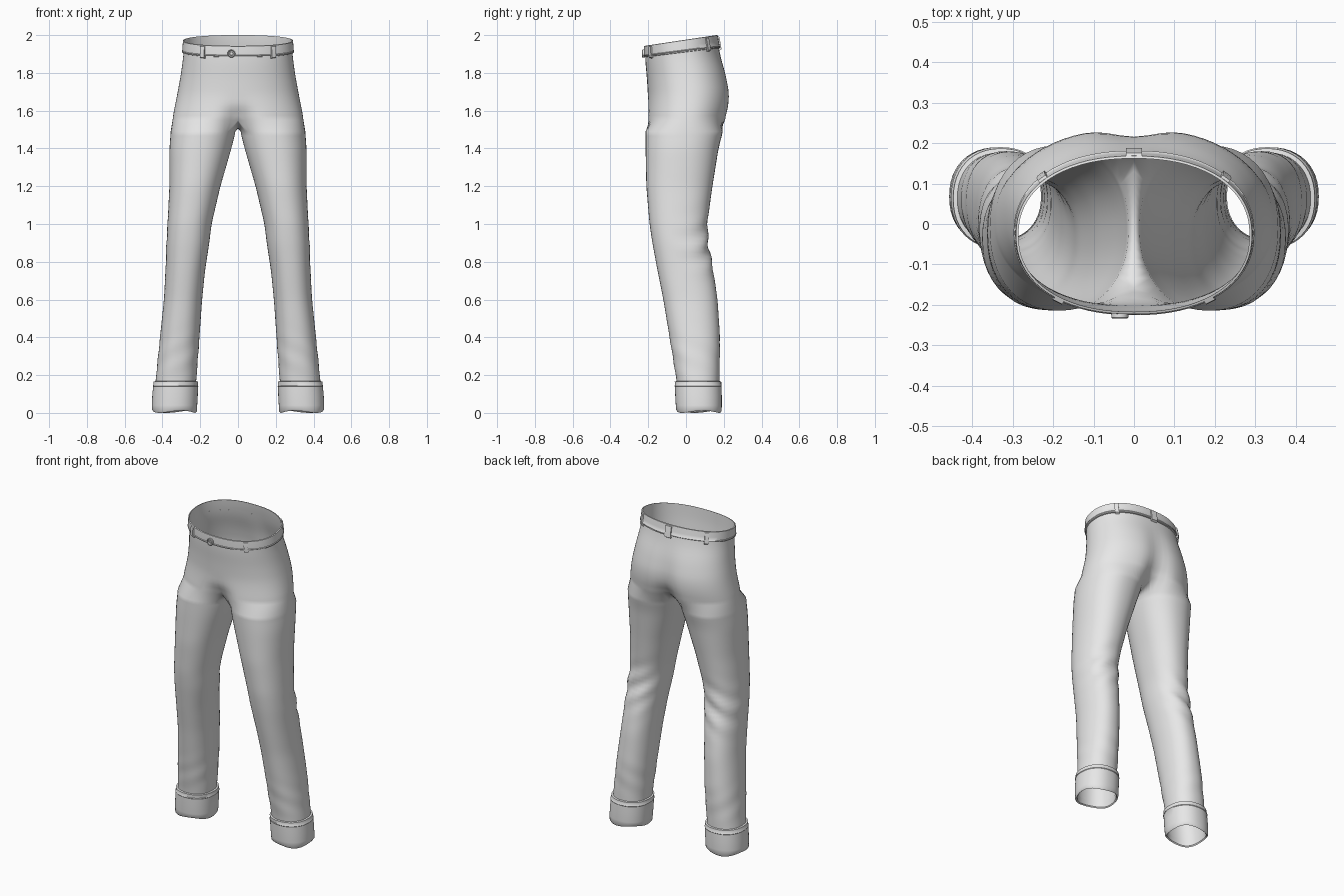
import bpy, bmesh
from math import sin, cos, pi, exp, radians, copysign
from mathutils import Vector
from mathutils.bvhtree import BVHTree

cube = bpy.data.objects.get("Cube")
if cube:
    bpy.data.objects.remove(cube, do_unlink=True)

GREY = (0.8, 0.8, 0.8, 1)
cloth = bpy.data.materials.new("light_grey_cloth")
cloth.use_nodes = True
cloth.diffuse_color = GREY
for node in cloth.node_tree.nodes:
    if node.type == 'BSDF_PRINCIPLED':
        node.inputs["Base Color"].default_value = GREY

# height, half width, front y, back y, front dent, back dent
TORSO = [(2.0, .285, -.217, .16, 0, 0), (1.9, .29, -.215, .18, 0, 0),
         (1.8, .303, -.207, .215, 0, .01), (1.7, .32, -.202, .238, 0, .02),
         (1.62, .335, -.206, .235, .01, .03), (1.55, .348, -.212, .218, .06, .07)]
# height, inner x, outer x, front y, back y
LEG = [(1.5, .01, .355, -.214, .198), (1.4, .035, .363, -.214, .172),
       (1.2, .093, .363, -.21, .14), (1.0, .14, .373, -.193, .112),
       (.9, .152, .379, -.178, .116), (.75, .175, .384, -.15, .145),
       (.6, .19, .392, -.12, .167), (.4, .204, .413, -.087, .18),
       (.16, .222, .437, -.048, .176), (.02, .228, .447, -.042, .179)]
COLS, INNER = 36, 12
SPREAD = radians(145)


def lookup(table, z):
    """Blend the table at a height, softened over nearby heights."""
    def at(h):
        for hi, lo in zip(table, table[1:]):
            if h >= lo[0]:
                t = min(1, (h - lo[0]) / (hi[0] - lo[0]))
                return [b + (a - b) * t for a, b in zip(hi[1:], lo[1:])]
        return table[-1][1:]
    samples = [at(z + d * .015) for d in (-2, -1, 0, 1, 2)]
    return [sum(v) / len(v) for v in zip(*samples)]


def rounded(v):
    return copysign(abs(v) ** .9, v)


def torso_point(angle, z, off=0):
    half, front, back, dent_f, dent_b = lookup(TORSO, z)
    x = (half + off) * rounded(max(0, cos(angle)))
    s = rounded(sin(angle))
    y = (front + back) / 2 + ((back - front) / 2 + off) * s
    y += (dent_f if s < 0 else -dent_b) * exp(-(x / .07) ** 2)
    tilt = max(0, (z - 1.6) / .4) * .15
    return Vector((x, y, z + tilt * (min(y, .16) - .16)))


def leg_point(angle, z, off=0):
    x_in, x_out, front, back = lookup(LEG, z)
    # soft folds behind the knee and faint ones above the cuff
    knee = exp(-((z - .88) / .12) ** 2) * max(0, sin(angle + .3))
    shin = exp(-((z - .3) / .1) ** 2)
    fold = 1 + .05 * knee * sin(48 * z + 4 * cos(angle))
    fold += .012 * shin * sin(50 * z + 3 * angle)
    x = (x_in + x_out) / 2 + ((x_out - x_in) / 2 + off) * rounded(cos(angle)) * fold
    y = (front + back) / 2 + ((back - front) / 2 + off) * rounded(sin(angle)) * fold
    return Vector((max(x, .002), y, z))


def span(a, b, n):
    return [a + (b - a) * i / n for i in range(n + 1)]


def finish(name, bm, mirror=True):
    mesh = bpy.data.meshes.new(name)
    bm.to_mesh(mesh)
    bm.free()
    obj = bpy.data.objects.new(name, mesh)
    bpy.context.collection.objects.link(obj)
    mesh.materials.append(cloth)
    bpy.ops.object.select_all(action='DESELECT')
    obj.select_set(True)
    bpy.context.view_layer.objects.active = obj
    bpy.ops.object.shade_smooth_by_angle(angle=radians(40))
    if mirror:
        obj.modifiers.new("Mirror", 'MIRROR').merge_threshold = .001
    return obj


def skin(rows, closed=False):
    """Stitch rows of points, top to bottom, into quads."""
    bm = bmesh.new()
    grid = [[bm.verts.new(p) for p in row] for row in rows]
    full = len(rows[-1])
    for up, down in zip(grid, grid[1:]):
        k = min(len(up), len(down))
        pairs = [(c, c + 1) for c in range(k - 1)]
        if closed and k == full:
            pairs.append((k - 1, 0))
        for a, b in pairs:
            bm.faces.new((up[a], down[a], down[b], up[b]))
    return bm


# Hips, crotch and open legs as one shell
hip_angles = span(-pi / 2, pi / 2, COLS)
leg_angles = span(-SPREAD, SPREAD, COLS) + span(SPREAD, 2 * pi - SPREAD, INNER + 1)[1:-1]
rows = [[torso_point(a, z) for a in hip_angles] for z in span(2.0, 1.55, 18)]
start, end = rows[-1][-1], rows[-1][0]
for i in range(1, INNER + 1):
    t = i / (INNER + 1)
    p = start.lerp(end, t)
    p.z -= .045 * sin(pi * t)
    rows[-1].append(p)
for row in rows:
    row[0].x = row[COLS].x = 0
rows += [[leg_point(a, z) for a in leg_angles] for z in span(1.49, .02, 62)]
shell = skin(rows, closed=True)
surface = BVHTree.FromBMesh(shell)
finish("trousers", shell)

# Waistband with a stitched ridge along its lower edge
band = [(2.0, 0), (1.998, .006), (1.965, .007), (1.944, .007), (1.941, .0095),
        (1.938, .007), (1.932, .007), (1.93, 0)]
finish("waistband", skin([[torso_point(a, z, o) for a in hip_angles] for z, o in band]))

# Turned-up cuffs, slightly uneven at the hem
cuff = [(.168, 0), (.166, .010), (.145, .011), (.142, .0135), (.139, .011),
        (.09, .012), (.04, .011), (.014, .010), (.006, .004), (.012, -.002), (.05, -.003)]
around = span(0, 2 * pi, 48)[:-1]
rows = []
for z, off in cuff:
    row = [leg_point(a, z, off) for a in around]
    if z < .03:
        for p, a in zip(row, around):
            p.z += .006 * sin(3 * a + 1)
    rows.append(row)
lowest = min(p.z for row in rows for p in row)
for row in rows:
    for p in row:
        p.z -= lowest * max(0, 1 - p.z / .1)
finish("cuffs", skin(rows, closed=True))


# Belt loops
def belt_loop(name, angle, width=.05, centre=False):
    edges = [(angle - width, 0), (angle - width, 1), (angle + width, 1), (angle + width, 0)]
    if centre:
        edges = edges[:2] + [(angle, 1)]
    steps = [(1.995, .004), (1.992, .013), (1.96, .015), (1.925, .013), (1.918, 0)]
    rows = [[torso_point(a, z, off * lift) for a, lift in edges] for z, off in steps]
    if centre:
        for row in rows:
            row[-1].x = 0
    finish(name, skin(rows))


belt_loop("front_belt_loops", radians(-53))
belt_loop("rear_side_belt_loops", radians(42))
belt_loop("rear_centre_belt_loop", pi / 2, centre=True)


# Raised seams, cast onto the shell along an axis
def seam(name, path, axis, width=.0025, height=.003, dashed=True, mirror=True):
    axis = Vector(axis)
    pts = []
    for a, b in zip(path, path[1:]):
        a, b = Vector(a), Vector(b)
        n = max(1, int((b - a).length / .011))
        pts += [a.lerp(b, i / n) for i in range(n)]
    pts.append(Vector(path[-1]))
    hits = []
    for u, z in pts:
        origin = Vector((max(u, .002), 0, z)) if axis.x == 0 else Vector((0, u, z))
        if axis.x < 0:
            origin.x = .6
        hit = surface.ray_cast(origin - axis * .6 if axis.x >= 0 else origin, axis)
        if hit[0]:
            hits.append((hit[0], -axis if hit[1].dot(axis) > 0 else hit[1]))
    bm = bmesh.new()
    for i, ((p, n), (q, m)) in enumerate(zip(hits, hits[1:])):
        if dashed and i % 3 == 2:
            continue
        side = (q - p).cross(n).normalized() * width
        a = [bm.verts.new(v) for v in (p - side, p + n * height, p + side)]
        b = [bm.verts.new(v) for v in (q - side, q + m * height, q + side)]
        for k in (0, 1):
            bm.faces.new((a[k], a[k + 1], b[k + 1], b[k]))
    finish(name, bm, mirror)


BACKWARD, FORWARD, INWARD, OUTWARD = (0, 1, 0), (0, -1, 0), (-1, 0, 0), (1, 0, 0)
pocket = [(.165, 1.87), (.175, 1.835), (.195, 1.805), (.225, 1.78), (.26, 1.765), (.297, 1.76)]
seam("front_pocket_edges", pocket, BACKWARD, .004, .006, dashed=False)
seam("front_pocket_stitching", [(x - .012, z - .014) for x, z in pocket], BACKWARD)
seam("fly_edge", [(.004, 1.87), (.004, 1.56)], BACKWARD, .004, .005, False, False)
seam("fly_stitching", [(.016, 1.87), (.016, 1.6)], BACKWARD, mirror=False)
seam("fly_curve_stitching", [(.092, 1.86), (.09, 1.72), (.08, 1.66), (.055, 1.62), (.016, 1.605)],
     BACKWARD, mirror=False)
seam("rear_centre_seam", [(.004, 1.92), (.004, 1.57)], FORWARD, mirror=False)
seam("rear_yoke_seams", [(.004, 1.74), (.12, 1.765), (.25, 1.8)], FORWARD)
seam("outer_leg_seams", [(-.02, 1.9), (-.04, 1.6), (-.055, 1.2), (-.01, .85), (.04, .5), (.07, .18)],
     INWARD)
seam("inner_leg_seams", [(0, 1.42), (-.02, 1.1), (.0, .85), (.04, .5), (.07, .18)], OUTWARD)

# Waist button, a shallow dish with a raised centre
profile = [(.001, .009), (.008, .009), (.010, .005), (.015, .006), (.018, .010), (.021, .007), (.021, -.006)]
bm = skin([[Vector((-.035 + r * cos(a), -.224 - h, 1.902 + r * sin(a))) for a in span(0, 2 * pi, 24)[:-1]]
           for r, h in profile], closed=True)
finish("waist_button", bm, mirror=False)
